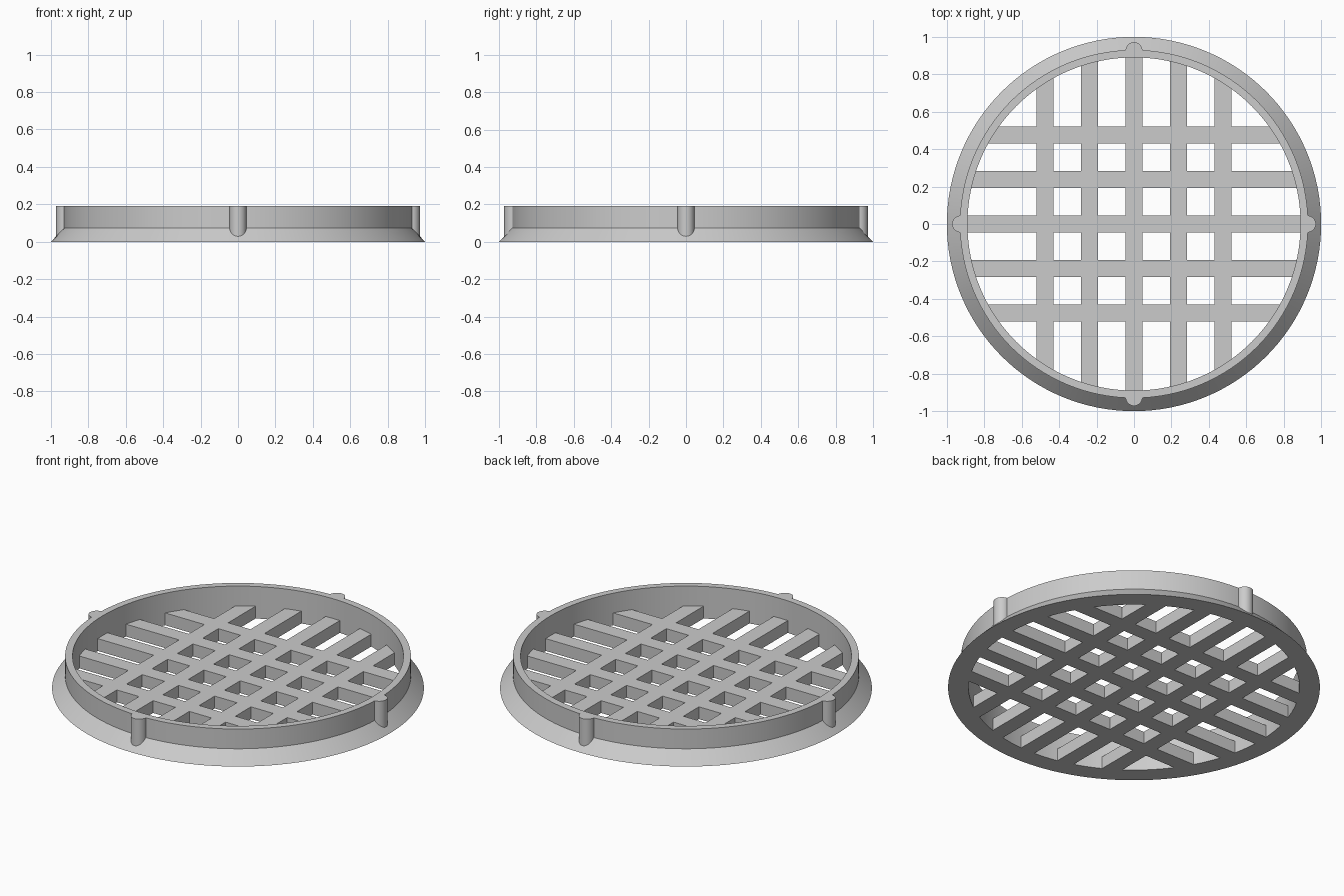
import bpy, bmesh, math
from mathutils import Matrix, Vector

cube = bpy.data.objects.get("Cube")
if cube:
    bpy.data.objects.remove(cube, do_unlink=True)

SEGMENTS = 128
INNER, WALL, FLANGE = 0.89, 0.93, 1.0
GRATE_TOP, RIM_TOP = 0.073, 0.19
BAR, PITCH = 0.092, 0.238

grey = bpy.data.materials.new("plain grey")
grey.use_nodes = True
colour = (0.6, 0.6, 0.6, 1)
grey.diffuse_color = colour
grey.node_tree.nodes["Principled BSDF"].inputs["Base Color"].default_value = colour


def make_object(name, bm):
    bmesh.ops.recalc_face_normals(bm, faces=bm.faces)
    mesh = bpy.data.meshes.new(name)
    bm.to_mesh(mesh)
    bm.free()
    mesh.materials.append(grey)
    obj = bpy.data.objects.new(name, mesh)
    bpy.context.collection.objects.link(obj)
    return obj


def select_only(obj):
    bpy.ops.object.select_all(action='DESELECT')
    obj.select_set(True)
    bpy.context.view_layer.objects.active = obj


def extrude_outline(bm, outline, bottom, top):
    face = bm.faces.new([bm.verts.new((x, y, bottom)) for x, y in outline])
    result = bmesh.ops.extrude_face_region(bm, geom=[face])
    moved = [v for v in result["geom"] if isinstance(v, bmesh.types.BMVert)]
    bmesh.ops.translate(bm, verts=moved, vec=(0, 0, top - bottom))
    # keep the starting cap so the solid is closed
    if not face.is_valid:
        bm.faces.new([v for v in bm.verts if v not in moved])


# Rim: upright wall with a sloping flange, turned around z
profile = [(INNER, 0), (FLANGE, 0), (WALL, GRATE_TOP), (WALL, RIM_TOP), (INNER, RIM_TOP)]
bm = bmesh.new()
loops = []
for i in range(SEGMENTS):
    turn = Matrix.Rotation(math.tau * i / SEGMENTS, 3, 'Z')
    loops.append([bm.verts.new(turn @ Vector((r, 0, z))) for r, z in profile])
for i, loop in enumerate(loops):
    following = loops[(i + 1) % SEGMENTS]
    for j in range(len(profile)):
        k = (j + 1) % len(profile)
        bm.faces.new((loop[j], following[j], following[k], loop[k]))
rim = make_object("rim", bm)

# Grate: a disc with a grid of openings cut out, leaving crossing bars
bm = bmesh.new()
bmesh.ops.create_cone(bm, cap_ends=True, segments=SEGMENTS, radius1=INNER + 0.003,
                      radius2=INNER + 0.003, depth=GRATE_TOP,
                      matrix=Matrix.Translation((0, 0, GRATE_TOP / 2)))
grate = make_object("grate", bm)

inner_edges = [(i * PITCH + BAR / 2, (i + 1) * PITCH - BAR / 2) for i in range(2)]
half = inner_edges + [(2 * PITCH + BAR / 2, 1.1)]
spans = half + [(-b, -a) for a, b in half]
bm = bmesh.new()
for x0, x1 in spans:
    for y0, y1 in spans:
        place = Matrix.Translation(((x0 + x1) / 2, (y0 + y1) / 2, GRATE_TOP / 2))
        bmesh.ops.create_cube(bm, size=1, matrix=place @ Matrix.Diagonal((x1 - x0, y1 - y0, 1, 1)))
cutter = make_object("opening_cutter", bm)
cutter.hide_render = True

select_only(grate)
cut = grate.modifiers.new("openings", 'BOOLEAN')
cut.operation = 'DIFFERENCE'
cut.solver = 'EXACT'
cut.object = cutter
bpy.ops.object.modifier_apply(modifier=cut.name)
bpy.data.objects.remove(cutter, do_unlink=True)

# Locating ribs: half-round posts on the four sides of the wall
rib_radius = 0.045
arc = [(0.927 + rib_radius * math.cos(a), rib_radius * math.sin(a))
       for a in (math.pi * (i / 16 - 0.5) for i in range(17))]
outline = [(0.9, -rib_radius)] + arc + [(0.9, rib_radius)]
ribs = []
for i, side in enumerate(("left", "back", "right", "front")):
    bm = bmesh.new()
    extrude_outline(bm, outline, 0.015, RIM_TOP)
    bmesh.ops.rotate(bm, verts=bm.verts, matrix=Matrix.Rotation(i * math.pi / 2, 3, 'Z'))
    ribs.append(make_object(side + "_rib", bm))

# Smooth the round walls, keep the corners crisp
for obj in [rim, grate] + ribs:
    select_only(obj)
    bpy.ops.object.shade_smooth_by_angle(angle=math.radians(30))
